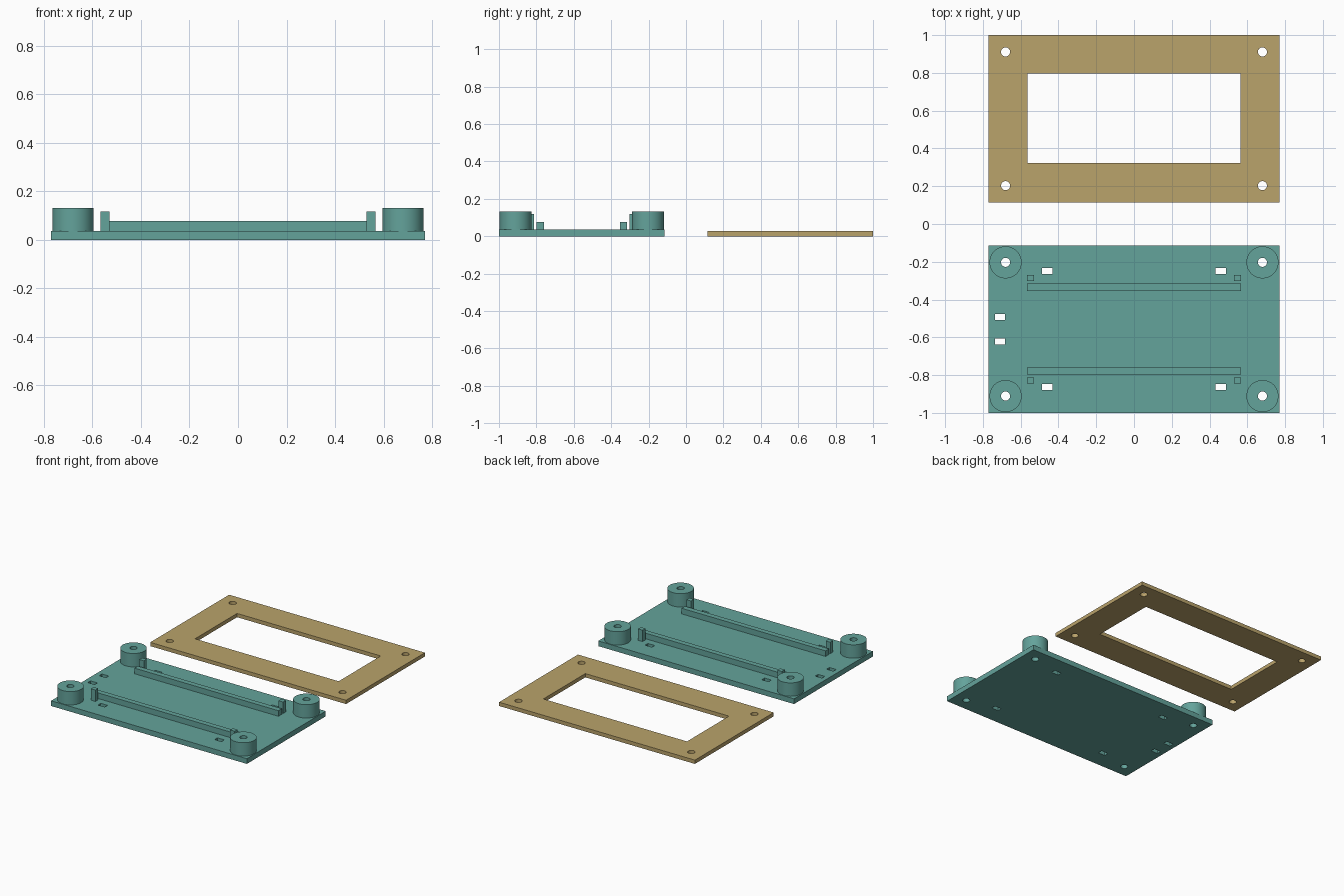
import bpy
import bmesh
import math
from mathutils import Matrix

cube = bpy.data.objects.get("Cube")
if cube:
    bpy.data.objects.remove(cube, do_unlink=True)

BASE_Y, FRAME_Y = -0.557, 0.557      # centres of the two panels
HALF_X, HALF_Y = 0.77, 0.443
BASE_TOP, RAIL_TOP, POST_TOP, BOSS_TOP = 0.037, 0.077, 0.118, 0.132
FRAME_TOP = 0.027
HOLE_X, HOLE_Y, HOLE_R, BOSS_R = 0.68, 0.354, 0.024, 0.085
SIGNS = [(sx, sy) for sx in (-1, 1) for sy in (-1, 1)]


def material(name, rgb):
    mat = bpy.data.materials.new(name)
    mat.use_nodes = True
    mat.diffuse_color = (*rgb, 1)
    mat.node_tree.nodes["Principled BSDF"].inputs["Base Color"].default_value = (*rgb, 1)
    return mat


def add_box(bm, x, y, hx, hy, z0, z1):
    m = Matrix.Translation((x, y, (z0 + z1) / 2)) @ Matrix.Diagonal((2 * hx, 2 * hy, z1 - z0, 1))
    bmesh.ops.create_cube(bm, size=1, matrix=m)


def add_cylinder(bm, x, y, r, z0, z1):
    bmesh.ops.create_cone(bm, cap_ends=True, segments=48, radius1=r, radius2=r, depth=z1 - z0,
                          matrix=Matrix.Translation((x, y, (z0 + z1) / 2)))


def make_object(name, bm, mat=None):
    mesh = bpy.data.meshes.new(name)
    bm.to_mesh(mesh)
    bm.free()
    obj = bpy.data.objects.new(name, mesh)
    bpy.context.collection.objects.link(obj)
    if mat:
        mesh.materials.append(mat)
    return obj


def cut(obj, bm):
    """Subtract the cutter shapes, then discard the cutter."""
    cutter = make_object("cutter", bm)
    cutter.hide_render = True
    mod = obj.modifiers.new("openings", "BOOLEAN")
    mod.operation, mod.solver, mod.object = "DIFFERENCE", "EXACT", cutter
    select(obj)
    bpy.ops.object.modifier_apply(modifier=mod.name)
    bpy.data.objects.remove(cutter, do_unlink=True)
    select(obj)
    bpy.ops.object.shade_smooth_by_angle(angle=math.radians(30))


def select(obj):
    bpy.ops.object.select_all(action="DESELECT")
    obj.select_set(True)
    bpy.context.view_layer.objects.active = obj


def box_object(name, mat, *dims):
    bm = bmesh.new()
    add_box(bm, *dims)
    return make_object(name, bm, mat)


def screw_holes(centre_y):
    bm = bmesh.new()
    for sx, sy in SIGNS:
        add_cylinder(bm, sx * HOLE_X, centre_y + sy * HOLE_Y, HOLE_R, -0.1, 0.3)
    return bm


teal = material("teal plastic", (0.127, 0.366, 0.328))
tan = material("tan plastic", (0.491, 0.366, 0.147))

# Base plate with screw holes and tie slots
base = box_object("base_plate", teal, 0, BASE_Y, HALF_X, HALF_Y, 0, BASE_TOP)
bm = screw_holes(BASE_Y)
for sx, sy in SIGNS:
    add_box(bm, sx * 0.459, BASE_Y + sy * 0.307, 0.027, 0.016, -0.1, 0.1)
for sy in (-1, 1):
    add_box(bm, -0.709, BASE_Y + sy * 0.064, 0.027, 0.016, -0.1, 0.1)
cut(base, bm)

# Corner bosses and end posts
for sx, sy in SIGNS:
    place = ("back" if sy > 0 else "front") + ("_left" if sx > 0 else "_right")
    bm = bmesh.new()
    add_cylinder(bm, sx * HOLE_X, BASE_Y + sy * HOLE_Y, BOSS_R, BASE_TOP, BOSS_TOP)
    cut(make_object(place + "_boss", bm, teal), screw_holes(BASE_Y))
    box_object(place + "_post", teal, sx * 0.548, BASE_Y + sy * 0.272,
               0.018, 0.016, BASE_TOP, POST_TOP)

# Long support rails
for name, sy in (("front_rail", -1), ("back_rail", 1)):
    box_object(name, teal, 0, BASE_Y + sy * 0.222, 0.566, 0.019, BASE_TOP, RAIL_TOP)

# Cover frame with window and screw holes
frame = box_object("cover_frame", tan, 0, FRAME_Y, HALF_X, HALF_Y, 0, FRAME_TOP)
bm = screw_holes(FRAME_Y)
add_box(bm, 0, 0.56, 0.565, 0.236, -0.1, 0.1)
cut(frame, bm)
